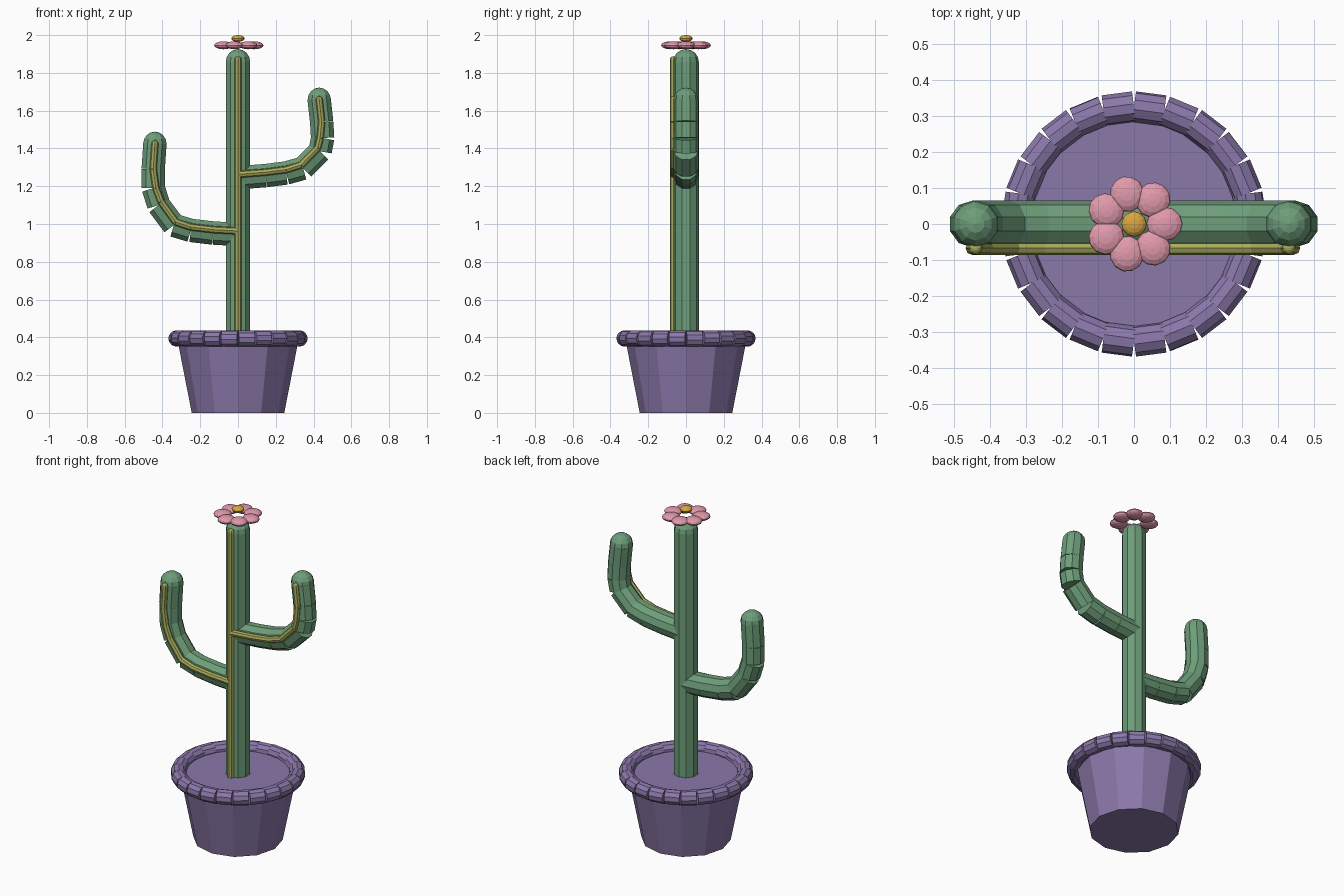
import bpy, bmesh, math
from mathutils import Vector, Matrix

if "Cube" in bpy.data.objects:
    bpy.data.objects.remove(bpy.data.objects["Cube"])


def material(name, rgb):
    # sRGB 0-255 to linear
    m = bpy.data.materials.new(name)
    lin = [((c / 255 + 0.055) / 1.055) ** 2.4 for c in rgb]
    m.diffuse_color = (*lin, 1)
    m.use_nodes = True
    m.node_tree.nodes["Principled BSDF"].inputs["Base Color"].default_value = m.diffuse_color
    return m


PURPLE = material("pot purple", (139, 120, 170))
GREEN = material("cactus green", (110, 158, 122))
STRIPE = material("rib olive", (168, 172, 92))
PINK = material("petal pink", (226, 154, 172))
GOLD = material("flower centre gold", (218, 166, 64))


def finish(name, bm, mat):
    mesh = bpy.data.meshes.new(name)
    bm.to_mesh(mesh)
    bm.free()
    mesh.materials.append(mat)
    ob = bpy.data.objects.new(name, mesh)
    bpy.context.collection.objects.link(ob)
    return ob


def add_rod(bm, a, b, r1, r2=None, sides=10):
    """Closed cylinder or cone between two points."""
    a, b = Vector(a), Vector(b)
    d = b - a
    up = Vector((0, 0, 1))
    rot = Matrix.Identity(3) if d.normalized().dot(up) > 0.9999 else up.rotation_difference(d).to_matrix()
    bmesh.ops.create_cone(bm, cap_ends=True, segments=sides, radius1=r1,
                          radius2=r1 if r2 is None else r2, depth=d.length,
                          matrix=Matrix.Translation((a + b) / 2) @ rot.to_4x4())


def add_ball(bm, centre, size, u=12, v=8, turn=0):
    mat = Matrix.Translation(centre) @ Matrix.Rotation(turn, 4, 'Z') @ Matrix.Diagonal((*size, 1))
    bmesh.ops.create_uvsphere(bm, u_segments=u, v_segments=v, radius=1, matrix=mat)


def chain(name, points, r, mat, sides):
    """Run of straight rods, rounded at the far end."""
    bm = bmesh.new()
    for a, b in zip(points, points[1:]):
        add_rod(bm, a, b, r, sides=sides)
    add_ball(bm, points[-1], (r, r, r), u=sides, v=8)
    return finish(name, bm, mat)


# Pot body
bm = bmesh.new()
add_rod(bm, (0, 0, 0), (0, 0, 0.394), 0.245, 0.322, 12)
finish("pot", bm, PURPLE)

# Rim made of separate short rods
bm = bmesh.new()
ring = [Vector((0.326 * math.cos(k * math.tau / 24), 0.326 * math.sin(k * math.tau / 24), 0.394))
        for k in range(25)]
for a, b in zip(ring, ring[1:]):
    add_rod(bm, a, b, 0.043, sides=10)
finish("pot_rim", bm, PURPLE)

# Stem with rounded top
chain("stem", [(0, 0, 0.38), (0, 0, 1.858)], 0.068, GREEN, 10)
chain("stem_rib", [(0, -0.067, 0.38), (0, -0.067, 1.869)], 0.019, STRIPE, 8)

# Arms and their front ribs, as x, z joints
ARMS = {
    "left_arm": [(0, 0.945), (-0.13, 0.952), (-0.25, 0.966), (-0.34, 0.993), (-0.42, 1.10),
                 (-0.448, 1.19), (-0.449, 1.29), (-0.44, 1.424)],
    "right_arm": [(0, 1.245), (0.145, 1.256), (0.255, 1.27), (0.345, 1.295), (0.435, 1.385),
                  (0.448, 1.455), (0.443, 1.54), (0.43, 1.657)],
}
for name, joints in ARMS.items():
    chain(name, [(x, 0, z) for x, z in joints], 0.065, GREEN, 10)
    rib = [(x * (0.97 if 0.3 < abs(x) and i < 6 else 1), -0.067,
            z + (0.018 if i < 5 else 0)) for i, (x, z) in enumerate(joints)]
    chain(name + "_rib", rib, 0.019, STRIPE, 8)

# Flower
bm = bmesh.new()
for k in range(7):
    t = k * math.tau / 7
    add_ball(bm, (0.085 * math.cos(t), 0.085 * math.sin(t), 1.946), (0.05, 0.048, 0.021), turn=t)
finish("petals", bm, PINK)

bm = bmesh.new()
add_ball(bm, (0, 0, 1.982), (0.035, 0.035, 0.018))
finish("flower_centre", bm, GOLD)
